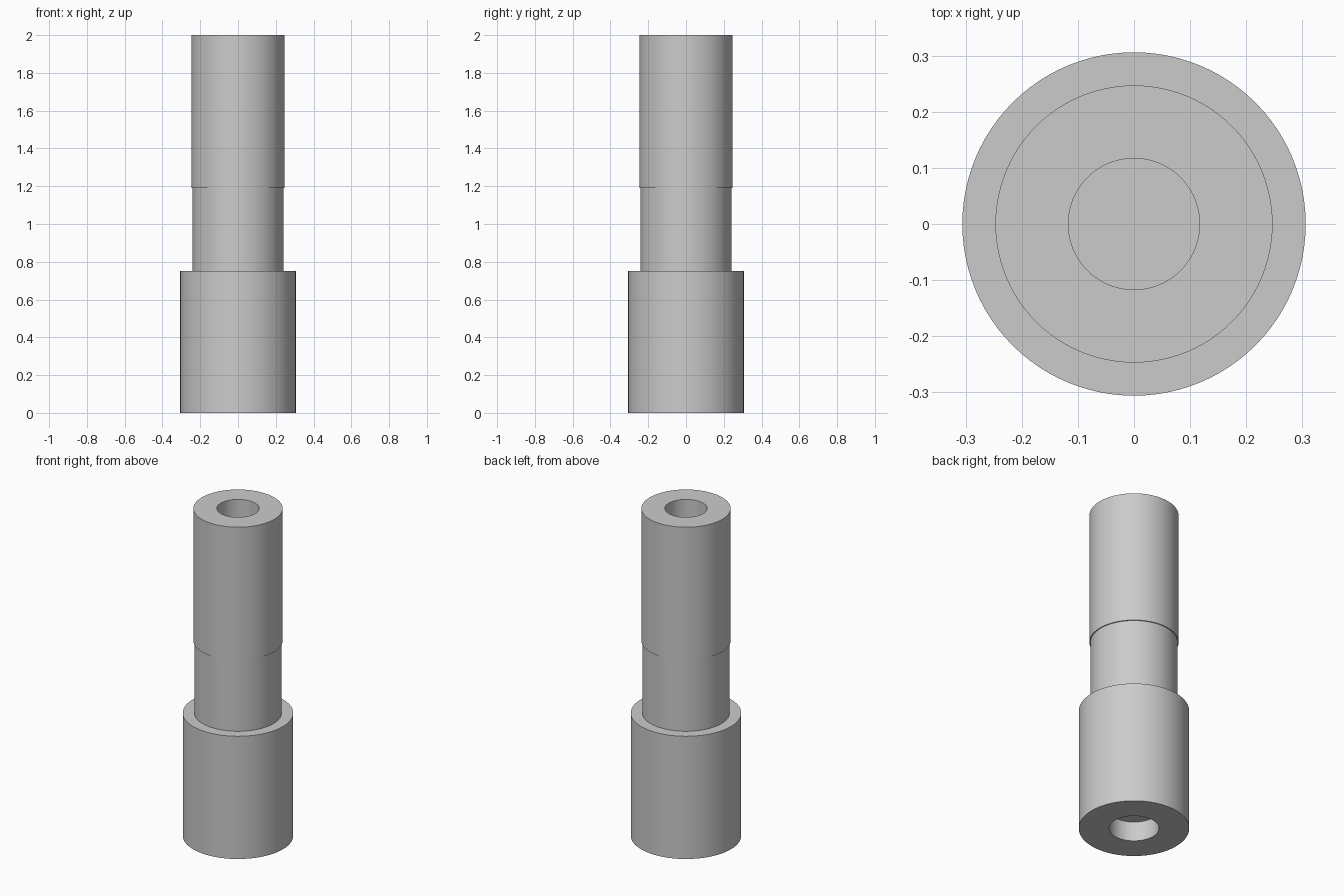
import bpy
import bmesh
import math

SEGMENTS = 96

cube = bpy.data.objects.get("Cube")
if cube:
    bpy.data.objects.remove(cube, do_unlink=True)

# Plain grey metal
grey = bpy.data.materials.new("grey_metal")
grey.use_nodes = True
colour = (0.6, 0.6, 0.6, 1)
grey.diffuse_color = colour
grey.node_tree.nodes["Principled BSDF"].inputs["Base Color"].default_value = colour


def lathe(name, profile):
    """Spin a profile of (radius, height) points about the z axis."""
    bm = bmesh.new()
    verts = [bm.verts.new((r, 0, z)) for r, z in profile]
    edges = [bm.edges.new(pair) for pair in zip(verts, verts[1:])]
    bmesh.ops.spin(bm, geom=verts + edges, cent=(0, 0, 0), axis=(0, 0, 1),
                   angle=math.tau, steps=SEGMENTS, use_duplicate=False)
    bmesh.ops.remove_doubles(bm, verts=bm.verts, dist=1e-5)
    bmesh.ops.recalc_face_normals(bm, faces=bm.faces)
    mesh = bpy.data.meshes.new(name)
    bm.to_mesh(mesh)
    bm.free()
    mesh.materials.append(grey)
    obj = bpy.data.objects.new(name, mesh)
    bpy.context.collection.objects.link(obj)
    bpy.context.view_layer.objects.active = obj
    obj.select_set(True)
    bpy.ops.object.shade_smooth_by_angle(angle=math.radians(30))
    obj.select_set(False)
    return obj


# Stepped shaft: recessed base, wide collar, slim neck, barrel, blind top bore
lathe("stepped_shaft", [
    (0, 0.12), (0.138, 0.12), (0.138, 0),
    (0.306, 0), (0.306, 0.75),
    (0.241, 0.75), (0.241, 1.19),
    (0.247, 1.19), (0.247, 2),
    (0.117, 2), (0.117, 1.2), (0, 1.2),
])
